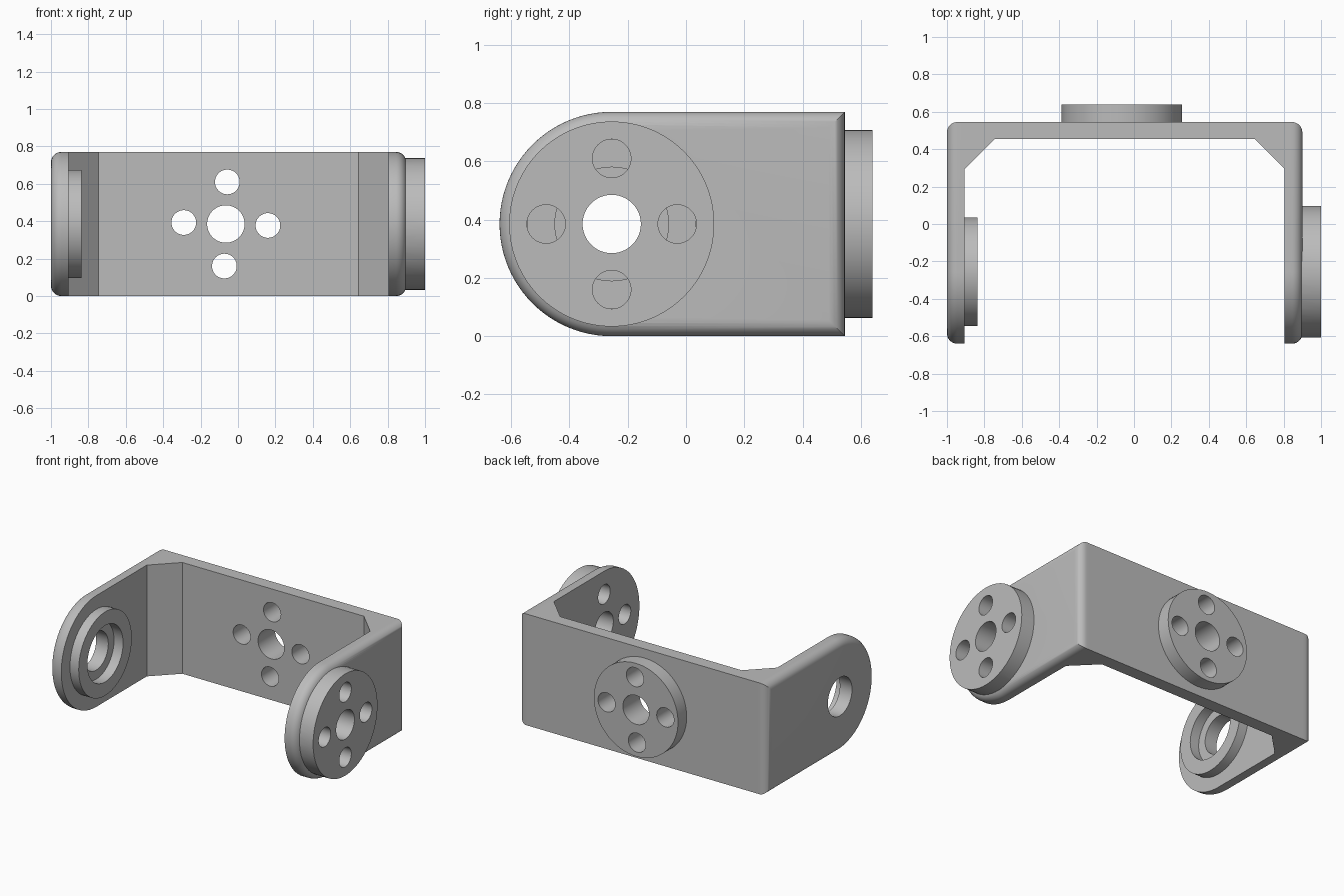
import bpy, bmesh, math
from mathutils import Matrix, Vector

if "Cube" in bpy.data.objects:
    bpy.data.objects.remove(bpy.data.objects["Cube"], do_unlink=True)

H = 0.77                 # bracket height
MID = H / 2              # height of every pivot
PIVOT = -0.255           # y of the arm pivots
BACK = 0.545             # outer face of the back wall
HUB = -0.065             # x of the back disc
FILLET = 0.055

grey = bpy.data.materials.new("bracket grey")
grey.use_nodes = True
colour = (0.5, 0.5, 0.5, 1)
grey.diffuse_color = colour
grey.node_tree.nodes["Principled BSDF"].inputs["Base Color"].default_value = colour


def finish(name, bm):
    bmesh.ops.recalc_face_normals(bm, faces=bm.faces)
    mesh = bpy.data.meshes.new(name)
    bm.to_mesh(mesh)
    bm.free()
    mesh.materials.append(grey)
    obj = bpy.data.objects.new(name, mesh)
    bpy.context.collection.objects.link(obj)
    return obj


def loft(name, rings):
    """Solid through a list of closed rings of equal length."""
    bm = bmesh.new()
    loops = [[bm.verts.new(p) for p in ring] for ring in rings]
    n = len(loops[0])
    for a, b in zip(loops, loops[1:]):
        for i in range(n):
            j = (i + 1) % n
            bm.faces.new((a[i], a[j], b[j], b[i]))
    bm.faces.new(loops[0])
    bm.faces.new(loops[-1])
    return finish(name, bm)


def cylinder(name, axis, start, end, u, v, radius):
    """Cylinder along x (u = y) or along y (u = x); v is the height."""
    mid = (start + end) / 2
    if axis == "X":
        pos, turn = Vector((mid, u, v)), Matrix.Rotation(math.pi / 2, 4, "Y")
    else:
        pos, turn = Vector((u, mid, v)), Matrix.Rotation(math.pi / 2, 4, "X")
    bm = bmesh.new()
    bmesh.ops.create_cone(bm, cap_ends=True, segments=72, radius1=radius, radius2=radius,
                          depth=abs(end - start), matrix=Matrix.Translation(pos) @ turn)
    return finish(name, bm)


def combine(target, other, operation):
    mod = target.modifiers.new(operation, "BOOLEAN")
    mod.operation = operation
    mod.solver = "EXACT"
    mod.object = other
    bpy.context.view_layer.objects.active = target
    bpy.ops.object.modifier_apply(modifier=mod.name)
    bpy.data.objects.remove(other, do_unlink=True)


def arm_outline(x, inset):
    """Round-nosed arm outline, shrunk by inset."""
    r = MID - inset
    pts = [(x, BACK - inset, inset), (x, BACK - inset, H - inset)]
    for i in range(49):
        a = math.pi / 2 + math.pi * i / 48
        pts.append((x, PIVOT + r * math.cos(a), MID + r * math.sin(a)))
    return pts


def arm(name, inner, outer):
    """Plate with a rounded rim on its outer face."""
    side = 1 if outer > inner else -1
    rings = [arm_outline(inner, 0)]
    for i in range(9):
        a = math.pi / 2 * i / 8
        rings.append(arm_outline(outer - side * FILLET * (1 - math.sin(a)),
                                 FILLET * (1 - math.cos(a))))
    return loft(name, rings)


# Back wall with the two corner gussets
plan = [(-0.925, BACK), (-0.925, 0.295), (-0.905, 0.295), (-0.745, 0.455),
        (0.645, 0.455), (0.805, 0.295), (0.825, 0.295), (0.825, BACK)]
bracket = loft("bracket", [[(x, y, z) for x, y in plan] for z in (0, H)])

# Arms, mounting discs and bearing ring
for part in (arm("left_arm", 0.805, 0.9),
             arm("right_arm", -0.905, -1.0),
             cylinder("left_disc", "X", 0.894, 1.0, PIVOT, MID, 0.352),
             cylinder("back_disc", "Y", 0.53, 0.64, HUB, MID, 0.322),
             cylinder("bearing_ring", "X", -0.92, -0.838, PIVOT, MID, 0.29)):
    combine(bracket, part, "UNION")

# Centre and screw holes through the left arm and the back wall
for axis, start, end, centre, tilt in (("X", 0.7, 1.1, PIVOT, 0),
                                       ("Y", 0.35, 0.75, HUB, -2)):
    holes = [(centre, MID, 0.1)]
    for k in range(4):
        a = math.radians(90 * k + tilt)
        holes.append((centre + 0.225 * math.cos(a), MID + 0.225 * math.sin(a), 0.066))
    for u, v, r in holes:
        combine(bracket, cylinder("hole_cutter", axis, start, end, u, v, r), "DIFFERENCE")

# Stepped bore in the right arm
for start, end, r in ((-1.1, -0.7, 0.132), (-0.907, -0.7, 0.195)):
    combine(bracket, cylinder("bore_cutter", "X", start, end, PIVOT, MID, r), "DIFFERENCE")

bpy.ops.object.select_all(action="DESELECT")
bracket.select_set(True)
bpy.context.view_layer.objects.active = bracket
bpy.ops.object.shade_smooth_by_angle(angle=math.radians(30))
